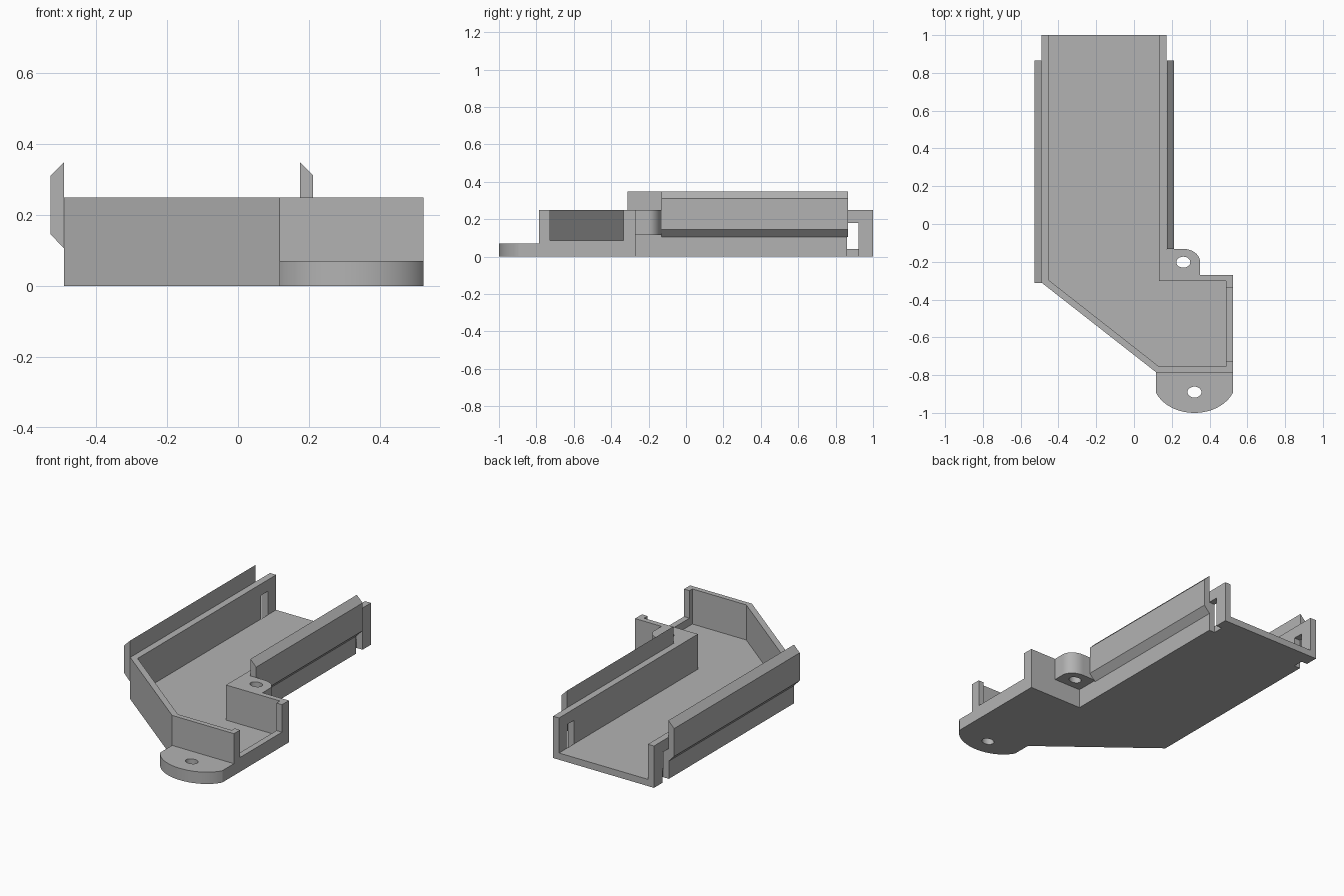
import bpy, bmesh, math

if "Cube" in bpy.data.objects:
    bpy.data.objects.remove(bpy.data.objects["Cube"], do_unlink=True)

grey = bpy.data.materials.new("plain grey")
grey.use_nodes = True
colour = (0.45, 0.45, 0.45, 1)
grey.diffuse_color = colour
grey.node_tree.nodes["Principled BSDF"].inputs["Base Color"].default_value = colour


def prism(name, profile, low, high, axis="z"):
    """Extrude a closed profile: (x, y) along z, or (x, z) along y."""
    bm = bmesh.new()
    place = (lambda a, b, h: (a, b, h)) if axis == "z" else (lambda a, b, h: (a, h, b))
    face = bm.faces.new([bm.verts.new(place(a, b, low)) for a, b in profile])
    top = bmesh.ops.extrude_face_region(bm, geom=[face])
    for v in top["geom"]:
        if isinstance(v, bmesh.types.BMVert):
            v.co[2 if axis == "z" else 1] = high
    bmesh.ops.recalc_face_normals(bm, faces=bm.faces)
    mesh = bpy.data.meshes.new(name)
    bm.to_mesh(mesh)
    bm.free()
    mesh.materials.append(grey)
    obj = bpy.data.objects.new(name, mesh)
    bpy.context.collection.objects.link(obj)
    return obj


def box(x0, x1, y0, y1):
    return [(x0, y0), (x1, y0), (x1, y1), (x0, y1)]


def arc(cx, cy, rx, ry, start, end, steps):
    angles = [math.radians(start + (end - start) * i / steps) for i in range(steps + 1)]
    return [(cx + rx * math.cos(a), cy + ry * math.sin(a)) for a in angles]


def cut(target, profile, low, high):
    """Remove a prism from the target."""
    cutter = prism("cutter", profile, low, high)
    cutter.hide_render = True
    mod = target.modifiers.new("cut", "BOOLEAN")
    mod.operation, mod.solver, mod.object = "DIFFERENCE", "EXACT", cutter
    bpy.context.view_layer.objects.active = target
    bpy.ops.object.modifier_apply(modifier=mod.name)
    bpy.data.objects.remove(cutter, do_unlink=True)


def smooth(obj):
    bpy.ops.object.select_all(action="DESELECT")
    obj.select_set(True)
    bpy.context.view_layer.objects.active = obj
    bpy.ops.object.shade_smooth_by_angle(angle=math.radians(30))


# Tray: bent channel, open at the back
tray = prism("tray", [(-0.49, 1), (-0.49, -0.31), (0.117, -0.785), (0.523, -0.785),
                      (0.523, -0.27), (0.172, -0.27), (0.172, 1)], 0, 0.248)
cut(tray, [(-0.45, 1.1), (-0.45, -0.298), (0.133, -0.755), (0.487, -0.755),
           (0.487, -0.302), (0.133, -0.302), (0.133, 1.1)], 0.04, 0.4)

# Side opening above a low sill
cut(tray, box(0.45, 0.6, -0.728, -0.335), 0.085, 0.4)

# Slots through both side walls near the open end
for x0, x1 in ((-0.6, -0.45), (0.133, 0.3)):
    cut(tray, box(x0, x1, 0.86, 0.922), -0.1, 0.18)

# Chamfered rails on the outside of the side walls
for name, x, y in (("right_rail", -0.49, -0.312), ("left_rail", 0.174, -0.132)):
    out = -0.038 if x < 0 else 0.038
    prism(name, [(x, 0.105), (x + out, 0.145), (x + out, 0.31), (x, 0.348)], y, 0.865, "y")

# Front mounting tab
front = prism("front_tab", [(0.523, -0.785), (0.117, -0.785)]
              + arc(0.32, -0.828, 0.22, 0.172, 202.7, 337.3, 32), 0, 0.07)
cut(front, arc(0.32, -0.89, 0.037, 0.029, 0, 348.75, 31), -0.1, 0.3)
smooth(front)

# Raised mounting tab in the inner corner
side = prism("side_tab", [(0.172, -0.132), (0.172, -0.27), (0.35, -0.27)]
             + arc(0.261, -0.202, 0.089, 0.07, 0, 90, 16), 0.115, 0.248)
cut(side, arc(0.261, -0.202, 0.037, 0.029, 0, 348.75, 31), 0, 0.4)
smooth(side)
